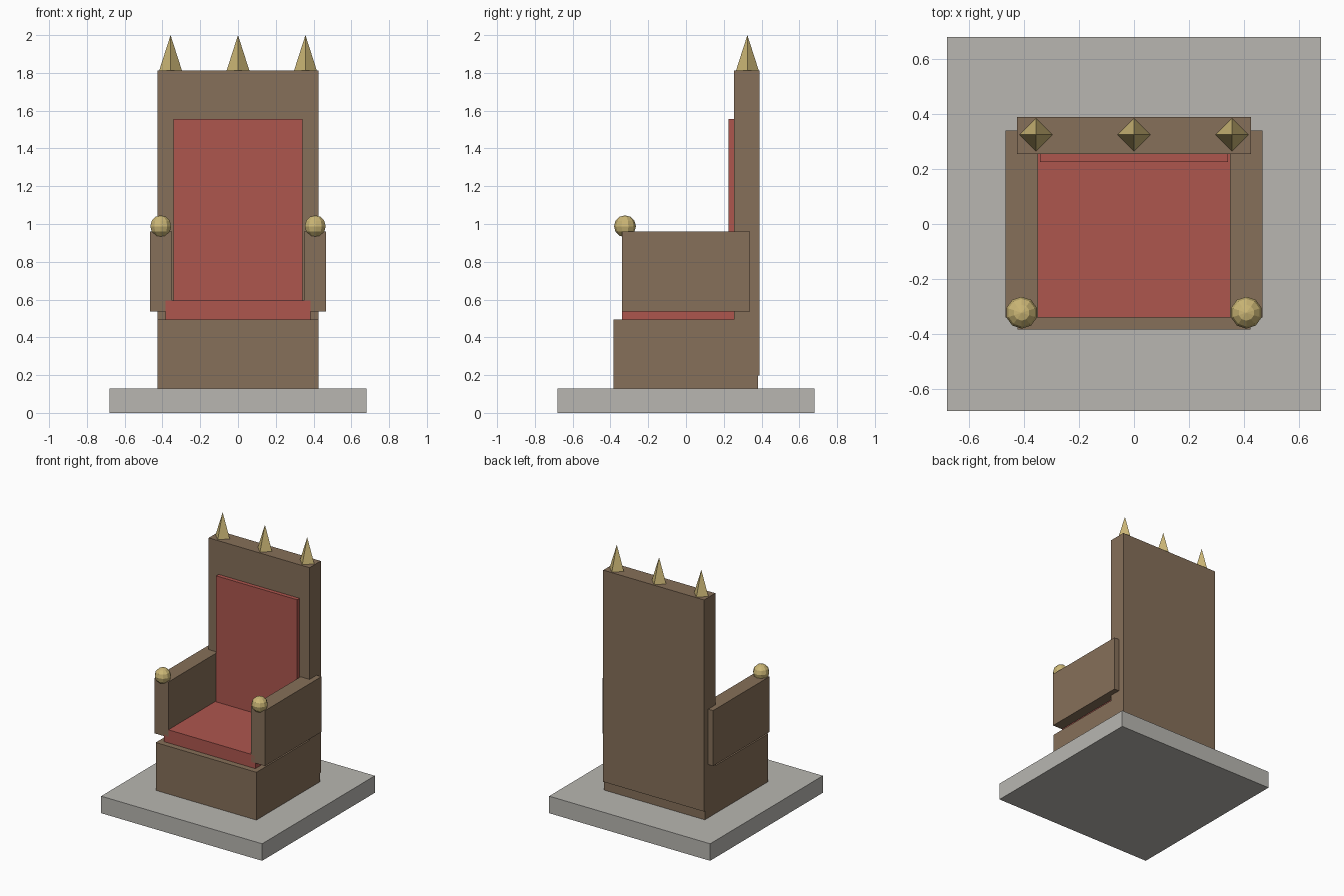
import bpy
import math

cube = bpy.data.objects.get("Cube")
if cube:
    bpy.data.objects.remove(cube, do_unlink=True)


def make_material(name, rgb):
    mat = bpy.data.materials.new(name)
    mat.use_nodes = True
    color = (*rgb, 1.0)
    mat.diffuse_color = color
    mat.node_tree.nodes["Principled BSDF"].inputs["Base Color"].default_value = color
    return mat


stone = make_material("grey stone", (0.48, 0.47, 0.44))
wood = make_material("brown wood", (0.24, 0.16, 0.10))
cloth = make_material("red cloth", (0.42, 0.093, 0.076))
gold = make_material("gold", (0.60, 0.47, 0.18))


def finish(name, mat):
    obj = bpy.context.object
    obj.name = name
    obj.data.name = name
    obj.data.materials.append(mat)
    return obj


def box(name, mat, x, y, z):
    """Box from (low, high) ranges along each axis."""
    ranges = (x, y, z)
    bpy.ops.mesh.primitive_cube_add(size=1, location=[(a + b) / 2 for a, b in ranges])
    obj = finish(name, mat)
    obj.scale = [b - a for a, b in ranges]
    bpy.ops.object.transform_apply(location=False, rotation=False, scale=True)
    return obj


# Plinth, seat and backrest
box("plinth", stone, (-0.68, 0.68), (-0.68, 0.68), (0, 0.13))
box("seat_base", wood, (-0.425, 0.425), (-0.385, 0.38), (0.13, 0.495))
box("backrest", wood, (-0.426, 0.426), (0.255, 0.39), (0.197, 1.813))

# Upholstery
box("seat_cushion", cloth, (-0.385, 0.385), (-0.34, 0.255), (0.495, 0.595))
box("back_cushion", cloth, (-0.342, 0.342), (0.225, 0.255), (0.595, 1.557))

# Armrests with round knobs
for label, side in (("left", 1), ("right", -1)):
    box(label + "_armrest", wood, sorted((side * 0.35, side * 0.467)),
        (-0.34, 0.34), (0.537, 0.96))
    bpy.ops.mesh.primitive_uv_sphere_add(segments=10, ring_count=6, radius=0.058,
                                         location=(side * 0.409, -0.323, 0.988))
    finish(label + "_arm_knob", gold)

# Four-sided spikes along the top of the backrest
for label, x in (("right", -0.357), ("middle", 0), ("left", 0.357)):
    bpy.ops.mesh.primitive_cone_add(vertices=4, radius1=0.06, depth=0.187,
                                    location=(x, 0.325, 1.9065))
    finish(label + "_spike", gold)
